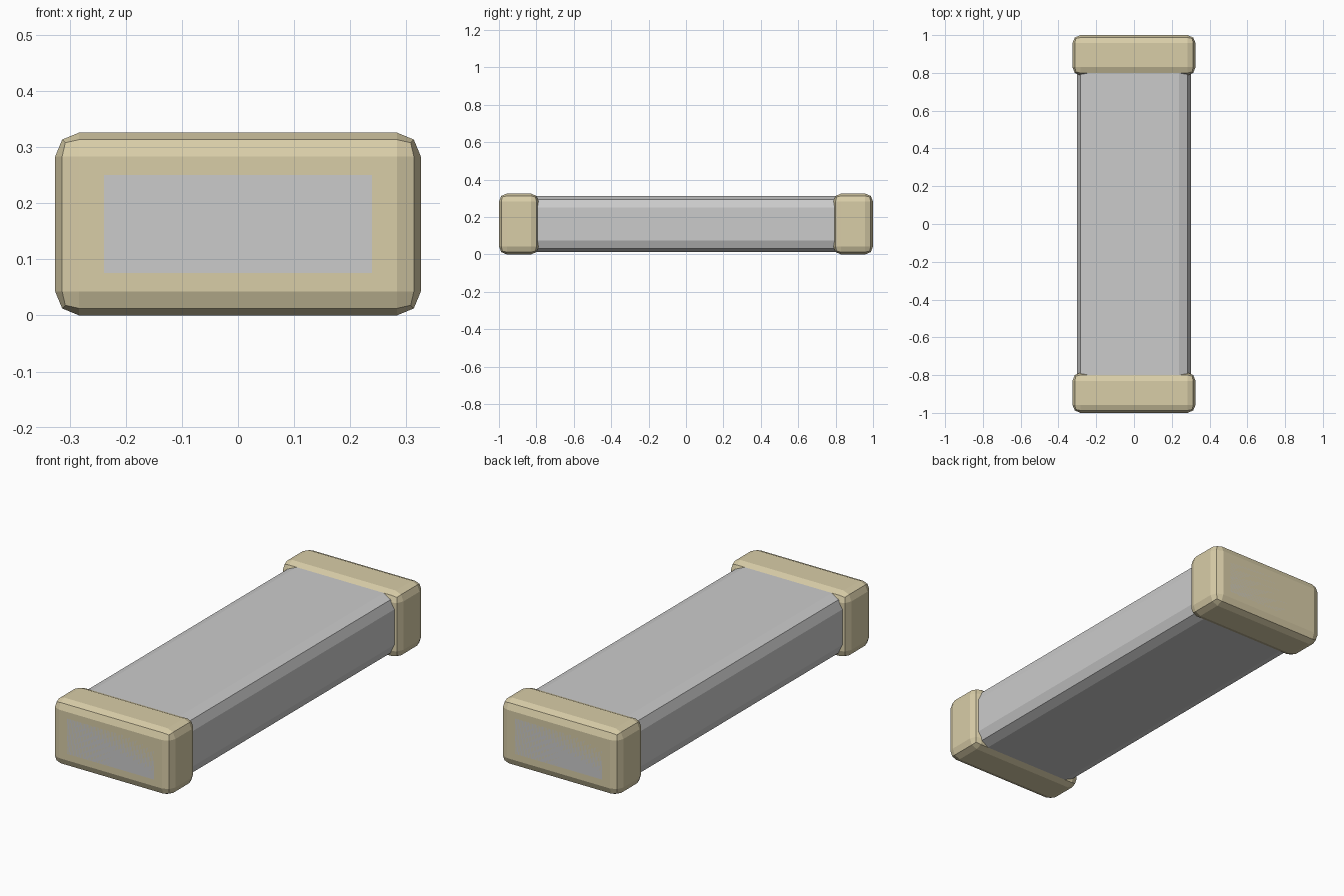
import bpy

if "Cube" in bpy.data.objects:
    bpy.data.objects.remove(bpy.data.objects["Cube"])


def bevelled_box(name, centre, size, bevel, material=None):
    """Box with every edge rounded by a two-segment bevel, flat shaded."""
    bpy.ops.mesh.primitive_cube_add(size=1, location=centre)
    ob = bpy.context.object
    ob.name = name
    ob.scale = size
    bpy.ops.object.transform_apply(location=False, rotation=False, scale=True)
    mod = ob.modifiers.new("rounded_edges", 'BEVEL')
    mod.width = bevel
    mod.segments = 2
    mod.limit_method = 'NONE'
    if material:
        ob.data.materials.append(material)
    return ob


tan = bpy.data.materials.new("tan_metal")
tan.diffuse_color = (0.69, 0.61, 0.39, 1)
tan.use_nodes = True
tan.node_tree.nodes["Principled BSDF"].inputs["Base Color"].default_value = tan.diffuse_color

MID_Z = 0.163

# Long central body, running through to the end faces of the caps
bevelled_box("body", (0, 0, MID_Z), (0.603, 2.0, 0.301), 0.063)

# Slightly larger end caps
CAP_INNER = 0.787
for side, label in ((-1, "front"), (1, "back")):
    bevelled_box(label + "_end_cap",
                 (0, side * (1 + CAP_INNER) / 2, MID_Z),
                 (0.652, 1 - CAP_INNER, 0.326), 0.043, tan)
